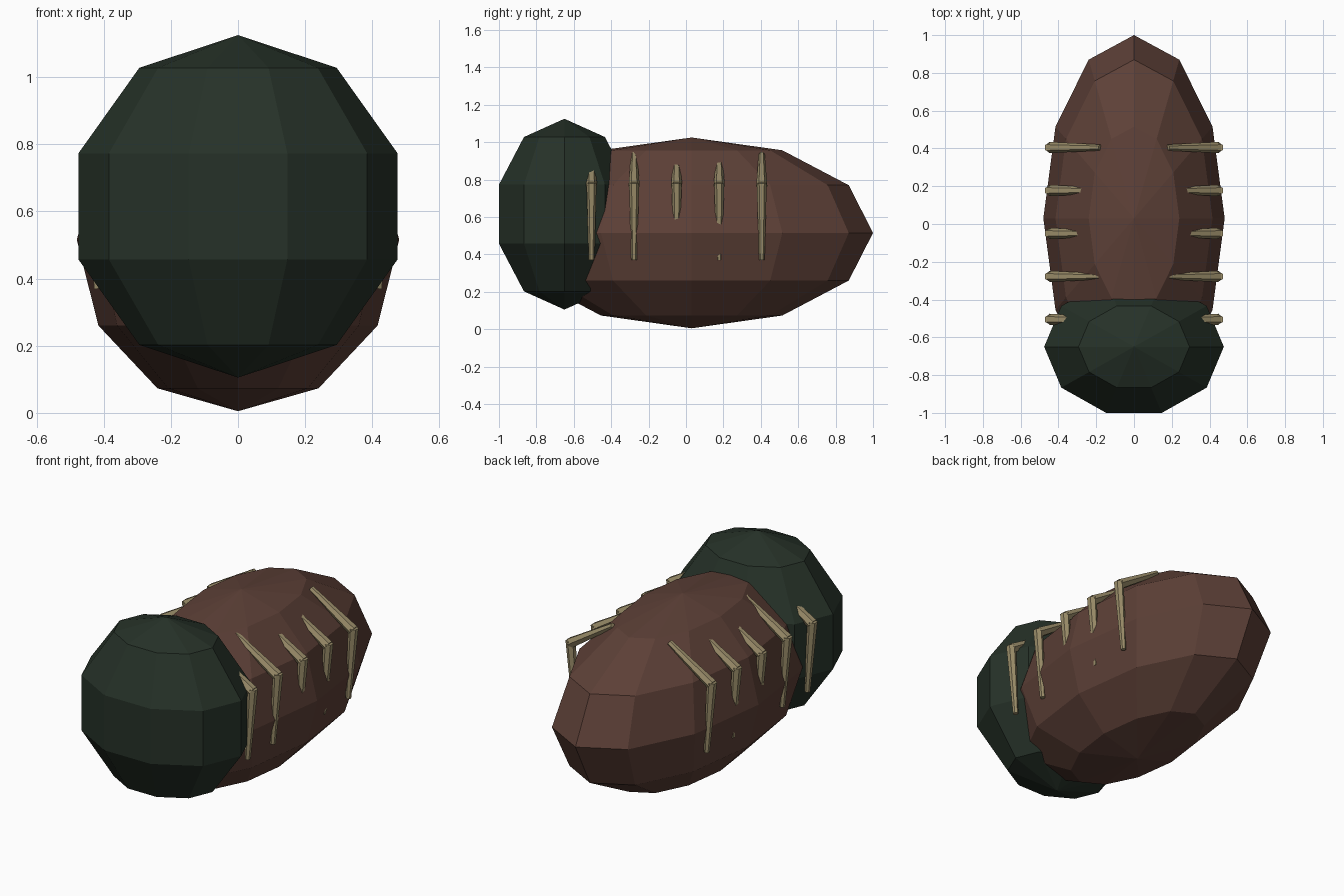
import bpy
import bmesh
from math import sin, cos, pi, tau
from mathutils import Vector

cube = bpy.data.objects.get("Cube")
if cube:
    bpy.data.objects.remove(cube, do_unlink=True)


def make_material(name, rgb):
    mat = bpy.data.materials.new(name)
    mat.use_nodes = True
    mat.diffuse_color = (*rgb, 1)
    mat.node_tree.nodes["Principled BSDF"].inputs["Base Color"].default_value = (*rgb, 1)
    return mat


brown = make_material("dark brown", (0.109, 0.051, 0.038))
green = make_material("dark green", (0.019, 0.031, 0.021))
tan = make_material("dull tan", (0.33, 0.27, 0.145))


def finish(name, bm, mat):
    bmesh.ops.recalc_face_normals(bm, faces=bm.faces)
    mesh = bpy.data.meshes.new(name)
    bm.to_mesh(mesh)
    bm.free()
    mesh.materials.append(mat)
    obj = bpy.data.objects.new(name, mesh)
    bpy.context.collection.objects.link(obj)
    return obj


def bridge(bm, lower, upper):
    n = len(lower)
    for i in range(n):
        j = (i + 1) % n
        bm.faces.new((lower[i], lower[j], upper[j], upper[i]))


def ellipsoid(name, center, radii, segments, rings, mat):
    """Faceted ellipsoid with poles up and down and a corner on the x axis."""
    bm = bmesh.new()
    place = lambda x, y, z: bm.verts.new(
        [c + r * v for c, r, v in zip(center, radii, (x, y, z))])
    loops = []
    for k in range(1, rings):
        t = pi * k / rings
        loops.append([place(sin(t) * cos(tau * i / segments),
                            sin(t) * sin(tau * i / segments), -cos(t))
                      for i in range(segments)])
    for a, b in zip(loops, loops[1:]):
        bridge(bm, a, b)
    for loop, z in ((loops[0], -1), (loops[-1], 1)):
        pole = place(0, 0, z)
        for i in range(segments):
            bm.faces.new((loop[i], loop[(i + 1) % segments], pole))
    return finish(name, bm, mat)


def tapered_bar(bm, start, end, r1, r2, sides=6):
    """Closed tapered rod between two points."""
    start, end = Vector(start), Vector(end)
    along = (end - start).normalized()
    u = Vector((0, 1, 0))
    v = along.cross(u)
    ends = []
    for p, r in ((start, r1), (end, r2)):
        ring = [bm.verts.new(p + r * (u * cos(tau * i / sides) + v * sin(tau * i / sides)))
                for i in range(sides)]
        bm.faces.new(ring)
        ends.append(ring)
    bridge(bm, *ends)


# Body and head
ellipsoid("body", (0, 0.03, 0.515), (0.48, 0.97, 0.51), 12, 6, brown)
ellipsoid("head", (0, -0.65, 0.615), (0.5, 0.387, 0.51), 10, 5, green)

# Five bent legs on each side, folded against the body
for side, label in ((1, "left"), (-1, "right")):
    for n in range(5):
        y = -0.505 + 0.2275 * n
        knee = (side * 0.447, y, 0.765)
        bm = bmesh.new()
        tapered_bar(bm, knee, (side * 0.18, y, 0.935), 0.03, 0.016)
        tapered_bar(bm, (side * 0.447, y, 0.78), (side * 0.415, y, 0.37), 0.027, 0.015)
        finish(f"{label}_leg_{n + 1}", bm, tan)
